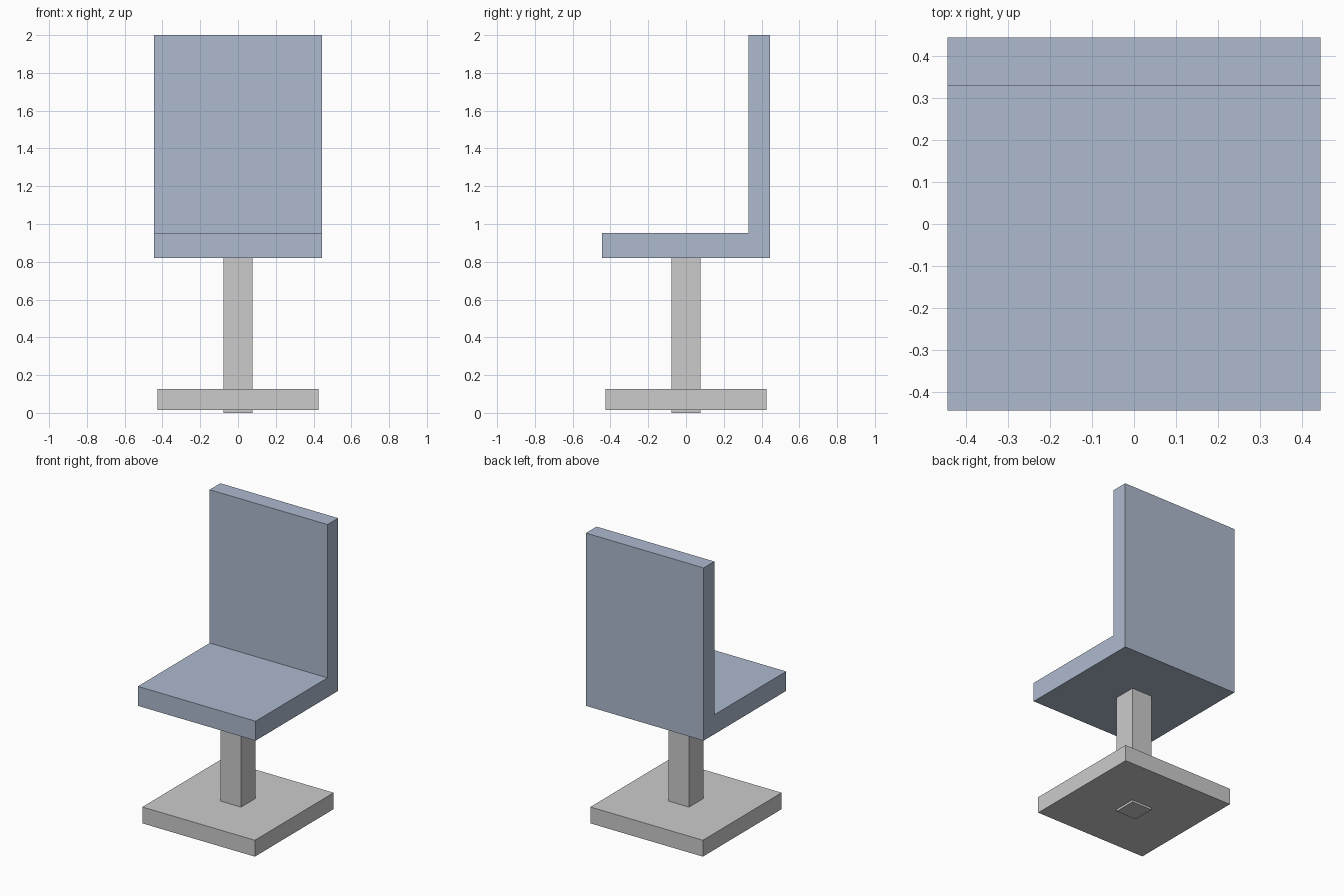
import bpy
import bmesh

if "Cube" in bpy.data.objects:
    bpy.data.objects.remove(bpy.data.objects["Cube"])


def make_object(name, bm):
    bmesh.ops.recalc_face_normals(bm, faces=bm.faces)
    mesh = bpy.data.meshes.new(name)
    bm.to_mesh(mesh)
    bm.free()
    obj = bpy.data.objects.new(name, mesh)
    bpy.context.collection.objects.link(obj)
    return obj


def square_block(name, half, z0, z1):
    bm = bmesh.new()
    bmesh.ops.create_cube(bm, size=1)
    bmesh.ops.scale(bm, vec=(2 * half, 2 * half, z1 - z0), verts=bm.verts)
    bmesh.ops.translate(bm, vec=(0, 0, (z0 + z1) / 2), verts=bm.verts)
    return make_object(name, bm)


def extrude_side_profile(name, profile, half_width):
    bm = bmesh.new()
    face = bm.faces.new([bm.verts.new((-half_width, y, z)) for y, z in profile])
    side = bmesh.ops.extrude_face_region(bm, geom=[face], use_keep_orig=True)
    moved = [v for v in side["geom"] if isinstance(v, bmesh.types.BMVert)]
    bmesh.ops.translate(bm, vec=(2 * half_width, 0, 0), verts=moved)
    return make_object(name, bm)


# Floor plate, with the post passing through to the ground
square_block("base_plate", 0.425, 0.015, 0.127)
square_block("post", 0.077, 0.0, 0.82)

# Seat and backrest as one L-shaped piece
HALF = 0.445
seat = extrude_side_profile("seat_and_back", [
    (-HALF, 0.82), (HALF, 0.82), (HALF, 2.0),
    (0.33, 2.0), (0.33, 0.953), (-HALF, 0.953)], HALF)

# Blue-grey upholstery
blue = bpy.data.materials.new("blue_grey")
blue.diffuse_color = (0.42, 0.49, 0.62, 1)
blue.use_nodes = True
blue.node_tree.nodes["Principled BSDF"].inputs["Base Color"].default_value = blue.diffuse_color
seat.data.materials.append(blue)
